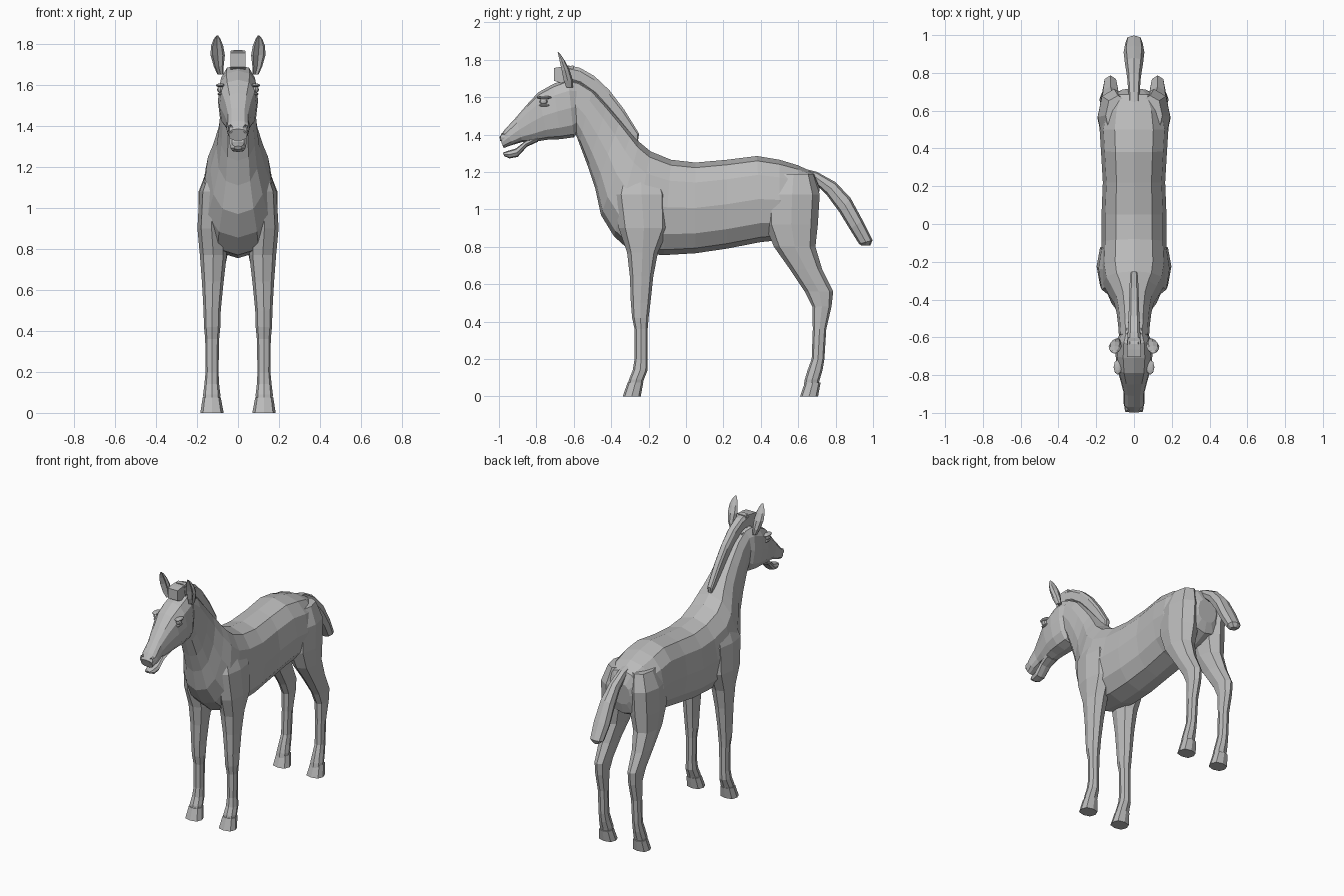
import bpy, bmesh, math
from mathutils import Vector

coat = bpy.data.materials.new("grey coat")
coat.diffuse_color = (0.5, 0.5, 0.5, 1)


def finish(name, bm):
    bmesh.ops.recalc_face_normals(bm, faces=bm.faces)
    me = bpy.data.meshes.new(name)
    bm.to_mesh(me)
    bm.free()
    me.materials.append(coat)
    ob = bpy.data.objects.new(name, me)
    bpy.context.collection.objects.link(ob)
    return ob


def skin(name, rings):
    """Bridge rings of points into a closed tube."""
    bm = bmesh.new()
    vs = [[bm.verts.new(p) for p in r] for r in rings]
    n = len(vs[0])
    for a, b in zip(vs, vs[1:]):
        for i in range(n):
            j = (i + 1) % n
            bm.faces.new((a[i], a[j], b[j], b[i]))
    bm.faces.new(vs[0])
    bm.faces.new(vs[-1][::-1])
    return finish(name, bm)


def superellipse(n, p, turn=0.0):
    out = []
    for i in range(n):
        a = 2 * math.pi * (i + turn) / n
        s, c = math.sin(a), math.cos(a)
        out.append((math.copysign(abs(s) ** (2 / p), s), math.copysign(abs(c) ** (2 / p), c)))
    return out


def spine(name, rows, n=12, p=2.4, turn=0.0):
    """Rows: upper y, z, lower y, z, half width."""
    rings = []
    for ty, tz, by, bz, w in rows:
        rings.append([(w * s, (ty + by) / 2 + c * (ty - by) / 2, (tz + bz) / 2 + c * (tz - bz) / 2)
                      for s, c in superellipse(n, p, turn)])
    return skin(name, rings)


def limb(name, rows, side, n=8, p=2.3, dent=0.0):
    """Rows: z, front y, back y, inner x, outer x."""
    rings = []
    for z, f, b, xi, xo in rows:
        ring = []
        for s, c in superellipse(n, p):
            y = (f + b) / 2 + c * (b - f) / 2
            if c < -0.99:
                y += dent * (b - f)
            ring.append((side * ((xi + xo) / 2 + s * (xo - xi) / 2), y, z))
        rings.append(ring)
    return skin(name, rings)


# Torso and neck
body = spine("body", [
    (0.715, 1.12, 0.70, 0.97, 0.07), (0.685, 1.195, 0.68, 0.90, 0.12),
    (0.60, 1.235, 0.60, 0.86, 0.165), (0.50, 1.265, 0.50, 0.835, 0.182),
    (0.38, 1.285, 0.40, 0.825, 0.175), (0.22, 1.265, 0.22, 0.79, 0.165),
    (0.05, 1.25, 0.05, 0.765, 0.172), (-0.08, 1.265, -0.12, 0.755, 0.172),
    (-0.19, 1.31, -0.29, 0.77, 0.178), (-0.25, 1.36, -0.385, 0.855, 0.165),
    (-0.29, 1.41, -0.455, 0.97, 0.135), (-0.35, 1.48, -0.485, 1.11, 0.105),
    (-0.42, 1.56, -0.525, 1.23, 0.092), (-0.50, 1.645, -0.57, 1.35, 0.084),
    (-0.58, 1.69, -0.60, 1.43, 0.08)])

# Head, tapering to the muzzle
head = spine("head", [
    (-0.55, 1.68, -0.56, 1.43, 0.06), (-0.63, 1.70, -0.60, 1.385, 0.092),
    (-0.71, 1.67, -0.67, 1.375, 0.098), (-0.79, 1.625, -0.74, 1.372, 0.09),
    (-0.85, 1.56, -0.82, 1.36, 0.07), (-0.91, 1.49, -0.875, 1.36, 0.055),
    (-0.97, 1.425, -0.925, 1.345, 0.056), (-0.998, 1.385, -0.975, 1.328, 0.045)], 12, 2.6)

jaw = spine("lower_jaw", [
    (-0.79, 1.40, -0.79, 1.362, 0.05), (-0.86, 1.365, -0.85, 1.335, 0.042),
    (-0.91, 1.325, -0.90, 1.28, 0.04), (-0.955, 1.312, -0.945, 1.272, 0.036),
    (-0.98, 1.302, -0.972, 1.285, 0.02)], 8)

parts = [head, jaw]
for side, tag in ((1, "left"), (-1, "right")):
    # Front leg running up into the shoulder
    parts.append(limb("front_leg_" + tag, [
        (0.06, -0.31, -0.235, 0.088, 0.168), (0.09, -0.305, -0.225, 0.086, 0.17),
        (0.14, -0.285, -0.205, 0.092, 0.164), (0.20, -0.275, -0.205, 0.095, 0.158),
        (0.36, -0.275, -0.205, 0.092, 0.16), (0.42, -0.288, -0.20, 0.086, 0.166),
        (0.50, -0.295, -0.19, 0.084, 0.168), (0.64, -0.30, -0.175, 0.07, 0.176),
        (0.77, -0.315, -0.15, 0.055, 0.186), (0.90, -0.36, -0.09, 0.06, 0.198),
        (1.08, -0.385, -0.09, 0.06, 0.188), (1.22, -0.345, -0.14, 0.06, 0.135)], side))
    # Hind leg running up into the haunch
    parts.append(limb("hind_leg_" + tag, [
        (0.06, 0.63, 0.708, 0.088, 0.168), (0.09, 0.635, 0.715, 0.086, 0.17),
        (0.14, 0.65, 0.73, 0.092, 0.164), (0.20, 0.672, 0.74, 0.096, 0.158),
        (0.36, 0.678, 0.75, 0.094, 0.158), (0.48, 0.675, 0.778, 0.088, 0.162),
        (0.56, 0.635, 0.787, 0.084, 0.166), (0.68, 0.555, 0.728, 0.07, 0.178),
        (0.80, 0.47, 0.692, 0.045, 0.188), (0.92, 0.42, 0.705, 0.02, 0.194),
        (1.08, 0.42, 0.715, 0.02, 0.192), (1.19, 0.47, 0.68, 0.02, 0.15)], side))
    # Hooves
    for name, y in (("front", 0), ("hind", 0.948)):
        parts.append(limb(f"{name}_hoof_{tag}", [
            (0, -0.338 + y, -0.242 + y, 0.07, 0.184),
            (0.075, -0.312 + y, -0.228 + y, 0.084, 0.172)], side, 8, 2.6))
    # Ear with a hollow front
    limb("ear_" + tag, [
        (1.65, -0.645, -0.605, 0.07, 0.10), (1.69, -0.662, -0.605, 0.07, 0.118),
        (1.745, -0.672, -0.622, 0.064, 0.134), (1.79, -0.68, -0.645, 0.072, 0.132),
        (1.825, -0.685, -0.668, 0.086, 0.118), (1.84, -0.687, -0.682, 0.096, 0.106)],
        side, 8, 2.0, 0.6)
    # Eye with upper and lower lids
    for name, y, z, size in (("eye", -0.762, 1.577, (0.016, 0.022, 0.017)),
                             ("upper_lid", -0.758, 1.598, (0.022, 0.04, 0.009)),
                             ("lower_lid", -0.757, 1.556, (0.014, 0.03, 0.007))):
        bm = bmesh.new()
        bmesh.ops.create_uvsphere(bm, u_segments=8, v_segments=6, radius=1)
        for v in bm.verts:
            v.co = Vector((side * 0.086 + v.co.x * size[0], y + v.co.y * size[1],
                           z + v.co.z * size[2]))
        finish(f"{name}_{tag}", bm)
    # Nostril rim
    rings = []
    bm = bmesh.new()
    for i in range(8):
        a = math.pi * i / 4
        rings.append([bm.verts.new((side * (0.036 + r * 0.6 * math.cos(a)), y + 0.2 * r * math.sin(a),
                                    1.385 + r * math.sin(a)))
                      for r, y in ((0.024, -0.965), (0.02, -0.992), (0.011, -0.985), (0.006, -0.962))])
    for i in range(8):
        a, b = rings[i], rings[(i + 1) % 8]
        for k in range(4):
            bm.faces.new((a[k], b[k], b[(k + 1) % 4], a[(k + 1) % 4]))
    finish("nostril_" + tag, bm)

# Merge head and limbs into the body
bpy.context.view_layer.objects.active = body
for part in parts:
    mod = body.modifiers.new(part.name, 'BOOLEAN')
    mod.operation = 'UNION'
    mod.solver = 'EXACT'
    mod.object = part
    bpy.ops.object.modifier_apply(modifier=mod.name)
    bpy.data.objects.remove(part)

# Upright mane along the crest
spine("mane", [
    (-0.635, 1.772, -0.62, 1.68, 0.038), (-0.57, 1.76, -0.56, 1.66, 0.034),
    (-0.49, 1.715, -0.48, 1.60, 0.03), (-0.41, 1.64, -0.42, 1.53, 0.027),
    (-0.33, 1.535, -0.35, 1.45, 0.025), (-0.25, 1.405, -0.29, 1.385, 0.02),
    (-0.258, 1.355, -0.27, 1.35, 0.012)], 8, 3.5, 0.5)

# Forelock between the ears
spine("forelock", [
    (-0.705, 1.758, -0.705, 1.685, 0.038), (-0.665, 1.765, -0.66, 1.67, 0.04),
    (-0.60, 1.772, -0.61, 1.66, 0.034)], 4, 12, 0.5)

# Tail
spine("tail", [
    (0.60, 1.225, 0.62, 1.17, 0.03), (0.70, 1.20, 0.69, 1.14, 0.03),
    (0.80, 1.145, 0.75, 1.08, 0.036), (0.88, 1.06, 0.82, 0.985, 0.048),
    (0.945, 0.94, 0.875, 0.895, 0.055), (0.998, 0.835, 0.925, 0.815, 0.045),
    (0.985, 0.806, 0.94, 0.806, 0.02)], 8, 2.4)
